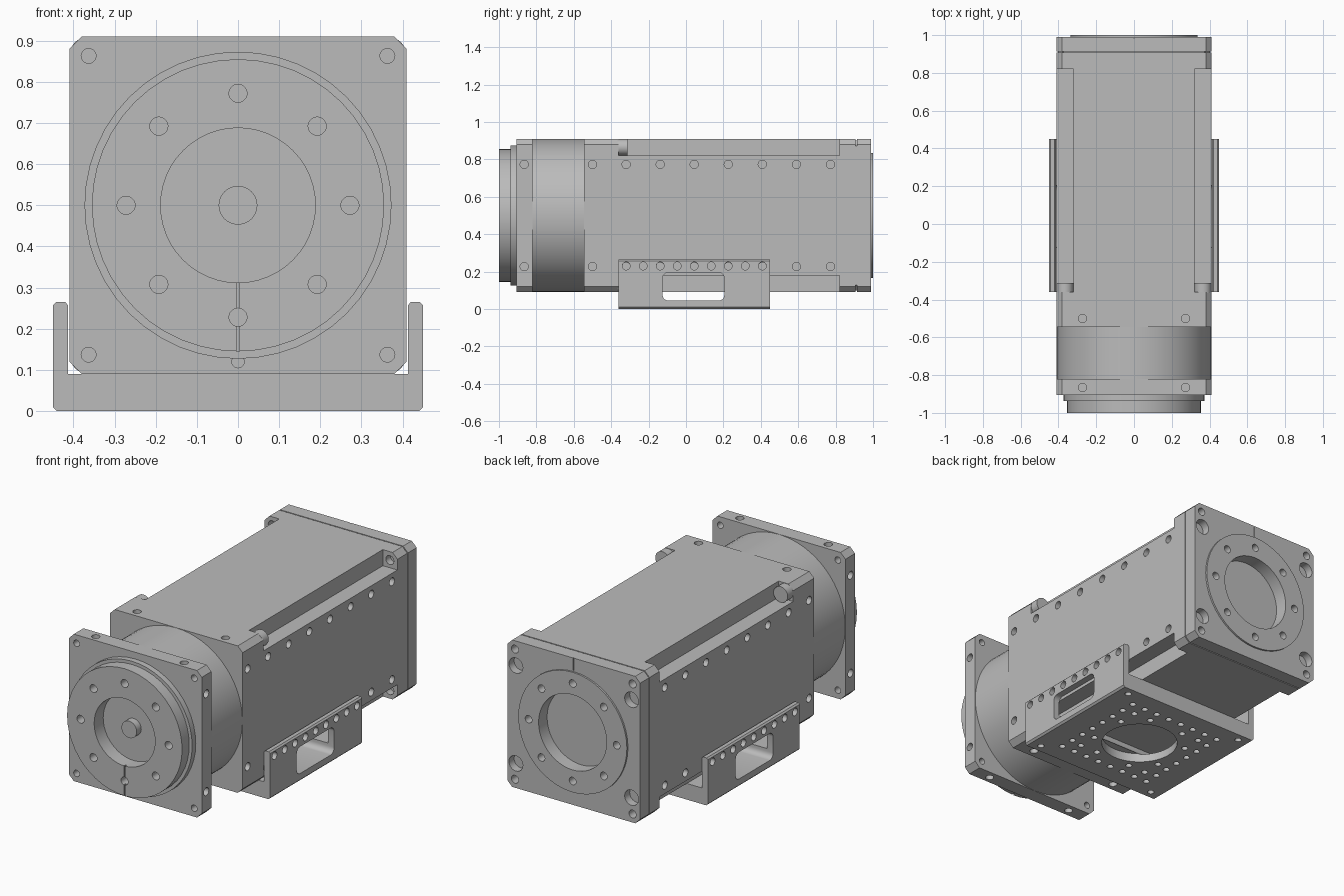
import bpy, bmesh, math
from mathutils import Vector, Matrix

cube = bpy.data.objects.get("Cube")
if cube:
    bpy.data.objects.remove(cube, do_unlink=True)

gray = bpy.data.materials.new("machined gray")
gray.use_nodes = True
gray.diffuse_color = (0.5, 0.5, 0.5, 1)
gray.node_tree.nodes["Principled BSDF"].inputs["Base Color"].default_value = (0.5, 0.5, 0.5, 1)

MID = 0.5                      # height of the main axis
SIDES = (-1, 1)
X, Y, Z = Vector((1, 0, 0)), Vector((0, 1, 0)), Vector((0, 0, 1))
CORNERS = [(sx, sz) for sx in SIDES for sz in SIDES]


def cylinder(bm, start, axis, r, length, seg=20):
    """Cylinder running from start along axis."""
    rot = axis.to_track_quat('Z', 'Y').to_matrix().to_4x4()
    m = Matrix.Translation(Vector(start) + axis * length / 2) @ rot
    bmesh.ops.create_cone(bm, cap_ends=True, segments=seg, radius1=r, radius2=r, depth=length, matrix=m)


def hole(bm, point, inward, r, depth):
    """Drill cutter entering the surface at point."""
    cylinder(bm, Vector(point) - inward * 0.02, inward, r, depth + 0.02)


def box(bm, lo, hi, round_x=0):
    lo, hi = Vector(lo), Vector(hi)
    m = Matrix.Translation((lo + hi) / 2) @ Matrix.Diagonal((*(hi - lo), 1))
    verts = bmesh.ops.create_cube(bm, size=1, matrix=m)["verts"]
    if round_x:
        edges = {e for v in verts for e in v.link_edges
                 if abs((e.verts[0].co - e.verts[1].co).normalized().x) > 0.9}
        bmesh.ops.bevel(bm, geom=list(edges), offset=round_x, segments=5, profile=0.5, affect='EDGES')


def prism(bm, outline, y0, y1):
    """Extrude an (x, z) outline along y."""
    face = bm.faces.new([bm.verts.new((x, y0, z)) for x, z in outline])
    new = bmesh.ops.extrude_face_region(bm, geom=[face])["geom"]
    moved = [v for v in new if isinstance(v, bmesh.types.BMVert)]
    bmesh.ops.translate(bm, verts=moved, vec=(0, y1 - y0, 0))


def plate(bm, half, chamfer, y0, y1):
    """Square plate with chamfered corners."""
    c = half - chamfer
    pts = [(half, c), (c, half), (-c, half), (-half, c), (-half, -c), (-c, -half), (c, -half), (half, -c)]
    prism(bm, [(x, MID + z) for x, z in pts], y0, y1)


def lathe(bm, profile, seg=48):
    """Revolve (radius, y) points about the main axis."""
    verts = [bm.verts.new((r, y, MID)) for r, y in profile]
    edges = [bm.edges.new(p) for p in zip(verts, verts[1:])]
    bmesh.ops.spin(bm, geom=verts + edges, cent=(0, 0, MID), axis=Y, angle=math.tau, steps=seg, use_duplicate=False)
    bmesh.ops.remove_doubles(bm, verts=bm.verts, dist=0.0001)


def make(name, build, cut=None):
    """Create an object, carve it with the cutter and shade it."""
    def to_object(label, fn):
        bm = bmesh.new()
        fn(bm)
        bmesh.ops.recalc_face_normals(bm, faces=bm.faces)
        mesh = bpy.data.meshes.new(label)
        bm.to_mesh(mesh)
        bm.free()
        o = bpy.data.objects.new(label, mesh)
        bpy.context.scene.collection.objects.link(o)
        return o
    obj = to_object(name, build)
    if cut:
        tool = to_object(name + "_cutter", cut)
        tool.hide_render = True
        mod = obj.modifiers.new("carve", 'BOOLEAN')
        mod.operation, mod.solver, mod.object = 'DIFFERENCE', 'EXACT', tool
        mod.use_self = True
        dg = bpy.context.evaluated_depsgraph_get()
        carved = bpy.data.meshes.new_from_object(obj.evaluated_get(dg))
        obj.modifiers.clear()
        obj.data = carved
        bpy.data.objects.remove(tool, do_unlink=True)
    obj.data.materials.clear()
    obj.data.materials.append(gray)
    bpy.ops.object.select_all(action='DESELECT')
    obj.select_set(True)
    bpy.context.view_layer.objects.active = obj
    bpy.ops.object.shade_smooth_by_angle(angle=math.radians(30))
    return obj


def ring_points(r, y):
    return [(r * math.sin(k * math.pi / 4), y, MID + r * math.cos(k * math.pi / 4)) for k in range(8)]


def edge_holes(bm, y):
    """Holes in the top, bottom and both sides of a square section."""
    for s in SIDES:
        for t in SIDES:
            hole(bm, (0.41 * s, y, MID + 0.273 * t), -X * s, 0.022, 0.05)
            hole(bm, (0.273 * t, y, MID + 0.41 * s), -Z * s, 0.022, 0.05)


# Main housing with stepped corners
def housing_cut(bm):
    for sx, sz in CORNERS:
        a = Vector((0.32 * sx, -0.36, MID + 0.32 * sz))
        b = Vector((0.5 * sx, 0.82, MID + 0.5 * sz))
        box(bm, [min(p) for p in zip(a, b)], [max(p) for p in zip(a, b)])
        cylinder(bm, (0.363 * sx, 0.81, MID + 0.363 * sz), Y, 0.025, 0.05)
        for k in range(7):
            hole(bm, (0.41 * sx, -0.32 + 0.182 * k, MID + 0.273 * sz), -X * sx, 0.022, 0.03)
    edge_holes(bm, -0.5)


make("main_housing", lambda bm: plate(bm, 0.41, 0.03, -0.545, 0.907), housing_cut)
make("joint_core", lambda bm: plate(bm, 0.402, 0.03, 0.9, 0.92))


# Screw heads at the front end of the corner steps
def screws(bm):
    for sx, sz in CORNERS:
        cylinder(bm, (0.365 * sx, -0.365, MID + 0.365 * sz), Y, 0.044, 0.052, 24)


make("corner_screws", screws)
make("round_neck", lambda bm: cylinder(bm, (0, -0.83, MID), Y, 0.409, 0.295, 64))


# Front flange
def flange_cut(bm):
    for sx, sz in CORNERS:
        hole(bm, (0.363 * sx, -0.905, MID + 0.363 * sz), Y, 0.018, 0.2)
    edge_holes(bm, -0.865)
    hole(bm, (0, -0.905, 0.12), Y, 0.015, 0.02)


make("front_flange", lambda bm: plate(bm, 0.41, 0.03, -0.905, -0.82), flange_cut)


# Rotating output hub with recess and centre post
def hub_cut(bm):
    for p in ring_points(0.272, -1):
        hole(bm, p, Y, 0.022, 0.05)
    box(bm, (-0.004, -1.02, 0.1), (0.004, -0.985, 0.215))
    box(bm, (-0.004, -1.02, 0.245), (0.004, -0.985, 0.34))


HUB = [(0, -0.96), (0.047, -0.96), (0.047, -0.92), (0.188, -0.92), (0.188, -1), (0.355, -1),
       (0.355, -0.937), (0.373, -0.937), (0.373, -0.9), (0, -0.9)]
make("output_hub", lambda bm: lathe(bm, HUB), hub_cut)


# Rear cover with bore and raised ring
def rear_cut(bm):
    cylinder(bm, (0, 0.925, MID), Y, 0.21, 0.1, 48)
    for p in ring_points(0.272, 1):
        hole(bm, p, -Y, 0.021, 0.05)


def cover_cut(bm):
    rear_cut(bm)
    for sx, sz in CORNERS:
        hole(bm, (0.363 * sx, 0.99, MID + 0.363 * sz), -Y, 0.022, 0.05)
        hole(bm, (0.357 * sx, 0.99, MID + 0.273 * sz), -Y, 0.043, 0.045)
    box(bm, (-0.003, 0.985, 0.84), (0.003, 1.02, 0.95))


make("rear_cover", lambda bm: plate(bm, 0.41, 0.03, 0.913, 0.99), cover_cut)
make("rear_ring", lambda bm: cylinder(bm, (0, 0.985, MID), Y, 0.335, 0.015, 48), rear_cut)

# Mounting cradle: U-shaped channel
HALF = [(0.44, 0), (0.45, 0.01), (0.45, 0.257), (0.442, 0.265), (0.42, 0.265), (0.413, 0.257), (0.413, 0.09)]
CHANNEL = HALF + [(-x, z) for x, z in reversed(HALF)]


def cradle_cut(bm):
    mid_y = 0.045
    box(bm, (-0.6, -0.125, 0.045), (0.6, 0.205, 0.195), round_x=0.03)
    cylinder(bm, (0, mid_y, -0.05), Z, 0.2, 0.1, 48)
    for s in SIDES:
        for k in range(9):
            hole(bm, (0.45 * s, -0.32 + 0.091 * k, 0.23), -X * s, 0.021, 0.06)
        for t in SIDES:
            hole(bm, (0.38 * s, mid_y + 0.36 * t, 0), Z, 0.018, 0.03)
    # square rings of fixing holes in the underside
    for half, count, skip in ((0.29, 8, ()), (0.22, 5, (2,))):
        step = 2 * half / (count - 1)
        for k in range(count - 1):
            if k not in skip:
                u = -half + step * k
                for a, b in ((u, -half), (half, u), (-u, half), (-half, -u)):
                    hole(bm, (a, mid_y + b, 0), Z, 0.017, 0.03)


make("mounting_cradle", lambda bm: prism(bm, CHANNEL, -0.36, 0.45), cradle_cut)
